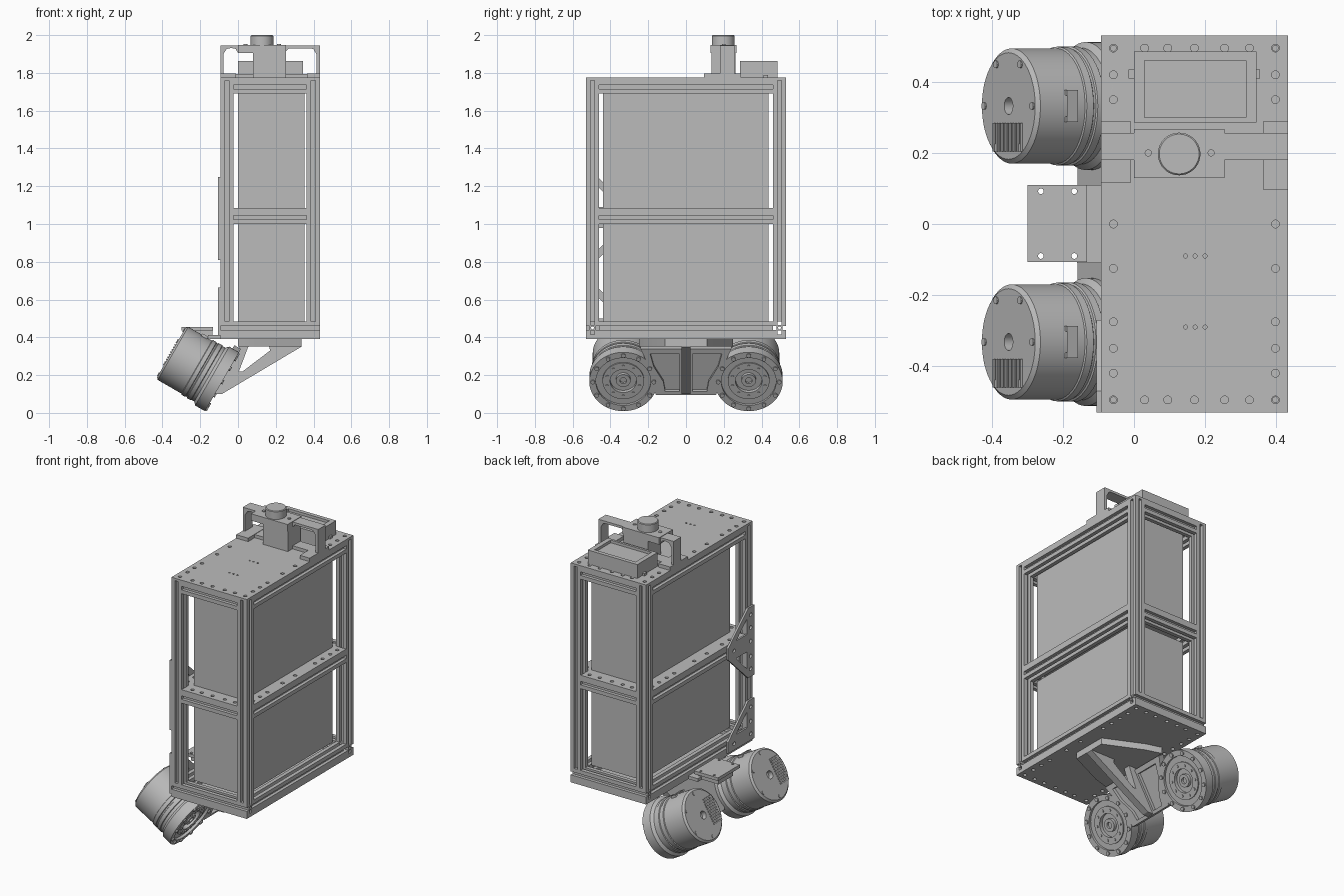
import bpy, bmesh, math
from mathutils import Matrix, Vector

cube = bpy.data.objects.get("Cube")
if cube:
    bpy.data.objects.remove(cube)

grey = bpy.data.materials.new("plain_grey")
grey.use_nodes = True
grey.diffuse_color = (0.5, 0.5, 0.5, 1)
grey.node_tree.nodes["Principled BSDF"].inputs["Base Color"].default_value = (0.5, 0.5, 0.5, 1)

X, Y, Z = Vector((1, 0, 0)), Vector((0, 1, 0)), Vector((0, 0, 1))


def frame(origin, u=X, v=Y):
    m = Matrix((u, v, u.cross(v))).transposed().to_4x4()
    m.translation = origin
    return m


def finish(name, mesh, matrix):
    mesh.transform(matrix)
    mesh.materials.clear()
    mesh.materials.append(grey)
    mesh.shade_smooth()
    mesh.set_sharp_from_angle(angle=math.radians(30))
    ob = bpy.data.objects.new(name, mesh)
    bpy.context.collection.objects.link(ob)
    return ob


def prism(name, loops, depth, matrix):
    """Fill outline loops (inner ones become holes), centred on the local plane."""
    cu = bpy.data.curves.new(name, "CURVE")
    cu.dimensions, cu.fill_mode, cu.extrude = "2D", "BOTH", depth / 2
    for loop in loops:
        s = cu.splines.new("POLY")
        s.points.add(len(loop) - 1)
        for p, (a, b) in zip(s.points, loop):
            p.co = (a, b, 0, 1)
        s.use_cyclic_u = True
    tmp = bpy.data.objects.new(name, cu)
    bpy.context.collection.objects.link(tmp)
    bpy.context.view_layer.update()
    mesh = bpy.data.meshes.new_from_object(tmp.evaluated_get(bpy.context.evaluated_depsgraph_get()))
    bpy.data.objects.remove(tmp)
    return finish(name, mesh, matrix)


def circle(x, y, r, n=14):
    return [(x + r * math.cos(i * math.tau / n), y + r * math.sin(i * math.tau / n)) for i in range(n)]


def rect(x0, x1, y0, y1):
    return [(x0, y0), (x1, y0), (x1, y1), (x0, y1)]


def plate(name, loops, z0, z1):
    return prism(name, loops, z1 - z0, frame((0, 0, (z0 + z1) / 2)))


def box(name, x0, x1, y0, y1, z0, z1):
    return plate(name, [rect(x0, x1, y0, y1)], z0, z1)


def lathe(name, profile, matrix, steps=56):
    bm = bmesh.new()
    vs = [bm.verts.new((r, 0, s)) for r, s in profile]
    es = [bm.edges.new(p) for p in zip(vs, vs[1:])]
    bmesh.ops.spin(bm, geom=vs + es, cent=(0, 0, 0), axis=(0, 0, 1), angle=math.tau, steps=steps, use_merge=True)
    bmesh.ops.remove_doubles(bm, verts=bm.verts, dist=1e-5)
    bmesh.ops.recalc_face_normals(bm, faces=bm.faces)
    mesh = bpy.data.meshes.new(name)
    bm.to_mesh(mesh)
    bm.free()
    return finish(name, mesh, matrix)


# Main cabinet dimensions
CX, HX, HY, W = 0.17, 0.263, 0.53, 0.07
LEFT, RIGHT = CX - HX, CX + HX
H = W / 2

# Slotted extrusion section, one corner turned four times
slot, deep = 0.011, 0.02
corner = [(slot, H - deep), (slot, H), (H, H), (H, slot), (H - deep, slot)]
section = []
for turn in range(4):
    for a, b in corner:
        section.append((a, b))
    corner = [(b, -a) for a, b in corner]
section = [section, circle(0, 0, 0.008, 10)]

AXES = {"x": (Y, Z), "y": (Z, X), "z": (X, Y)}


def beam(name, axis, length, centre):
    prism(name, section, length, frame(centre, *AXES[axis]))


for sx in (-1, 1):
    px = CX + sx * (HX - H)
    for sy in (-1, 1):
        beam("corner_post", "z", 1.275, (px, sy * (HY - H), 1.1225))
    for z in (0.45, 1.035, 1.725):
        beam("side_rail", "y", 2 * (HY - W), (px, 0, z))
for sy in (-1, 1):
    beam("bottom_end_rail", "x", 2 * HX, (CX, sy * (HY - H), 0.45))
    for z in (1.035, 1.725):
        beam("end_rail", "x", 2 * (HX - W), (CX, sy * (HY - H), z))

# Drilled plates
rows = [-0.495, -0.42, -0.35, -0.275, -0.125, 0, 0.2, 0.275, 0.35, 0.42, 0.495]
cols = [-0.14, -0.075, 0, 0.085, 0.155]
side_holes = [circle(CX + s * 0.228, y, 0.011) for s in (-1, 1) for y in rows]
end_holes = [circle(CX + x, s * 0.495, 0.011) for s in (-1, 1) for x in cols]
small = [circle(x, y, 0.006, 8) for y in (-0.29, -0.09) for x in (0.145, 0.172, 0.2)]
outline = rect(LEFT, RIGHT, -HY, HY)
plate("top_plate", [outline] + side_holes + end_holes + small, 1.76, 1.775)
plate("bottom_plate", [outline] + side_holes + end_holes, 0.392, 0.415)
quarter = [(HX, HY - W), (HX - W, HY - W), (HX - W, HY)]
shelf = quarter + [(-a, b) for a, b in quarter[::-1]]
shelf += [(-a, -b) for a, b in shelf]
shelf = [(CX + a, b) for a, b in shelf]
inner = [h for h in side_holes if abs(h[0][1]) < 0.44]
plate("middle_shelf", [shelf] + inner + end_holes, 1.07, 1.085)

# Enclosed equipment boxes
box("upper_equipment_box", 0.0, 0.353, -0.44, 0.436, 1.085, 1.73)
box("lower_equipment_box", 0.0, 0.353, -0.44, 0.436, 0.485, 1.0)

# Gusset plates on the motor side
yz = frame((LEFT - 0.006, 0, 0), Y, Z)
upper = [(-0.53, 0.81), (-0.47, 0.81), (-0.27, 1.0), (-0.27, 1.07), (-0.47, 1.25), (-0.53, 1.25)]
upper_cuts = [[(-0.46, 0.87), (-0.35, 0.98), (-0.46, 0.98)], [(-0.46, 1.19), (-0.46, 1.09), (-0.35, 1.09)]]
lower = [(-0.53, 0.41), (-0.27, 0.41), (-0.27, 0.48), (-0.47, 0.665), (-0.53, 0.665)]
lower_cuts = [[(-0.46, 0.605), (-0.46, 0.5), (-0.35, 0.5)]]
upper_holes = [circle(-0.495, z, 0.012) for z in (0.86, 0.94, 1.035, 1.12, 1.2)] + [circle(-0.33, 1.035, 0.012)]
lower_holes = [circle(-0.495, z, 0.012) for z in (0.45, 0.53, 0.62)] + [circle(-0.33, 0.45, 0.012)]
prism("middle_gusset", [upper] + upper_cuts + upper_holes, 0.012, yz)
prism("lower_gusset", [lower] + lower_cuts + lower_holes, 0.012, yz)

# Tilted drive motors: local z runs from the cap to the mounting face
motor_profile = [(0, 0.03), (0.024, 0.03), (0.024, 0), (0.15, 0), (0.162, 0.01), (0.162, 0.155),
                 (0.167, 0.158), (0.167, 0.18), (0.163, 0.183), (0.163, 0.19), (0.168, 0.193),
                 (0.168, 0.215), (0.164, 0.218), (0.164, 0.235), (0.18, 0.25), (0.18, 0.31),
                 (0.145, 0.31), (0.145, 0.295), (0.11, 0.295), (0.11, 0.303), (0.07, 0.303),
                 (0.07, 0.28), (0.038, 0.28), (0.038, 0.3), (0.018, 0.3), (0.018, 0.285), (0, 0.285)]
tilt = Matrix.Rotation(math.radians(120), 4, "Y")


def ring(name, m, r, s, size, count, height):
    for a, b in circle(0, 0, r, count):
        prism(name, [circle(a, b, size, 10)], height, m @ Matrix.Translation((a * 0, b * 0, s)))


for y in (-0.332, 0.332):
    m = Matrix.Translation((-0.353, y, 0.32)) @ tilt
    lathe("drive_motor", motor_profile, m)
    ring("flange_bolt", m, 0.162, 0.312, 0.012, 12, 0.012)
    ring("hub_bolt", m, 0.09, 0.304, 0.008, 10, 0.008)
    ring("cap_screw", m, 0.135, 0.0, 0.011, 6, 0.008)
    for i in range(11):
        x = -0.075 + i * 0.015
        prism("vent_rib", [rect(x - 0.004, x + 0.004, -0.128, -0.048)], 0.008, m @ Matrix.Translation((0, 0, -0.002)))
    prism("cable_socket", [rect(-0.17, -0.15, -0.045, 0.045), rect(-0.168, -0.155, -0.03, 0.03)], 0.035,
          m @ Matrix.Translation((0, 0, 0.11)))

# Motor bracket: tilted panel, centre rib, top plate and side cheeks
mid = Matrix.Translation((-0.353, 0, 0.32)) @ tilt
panel = [(-0.2, -0.24), (-0.1, -0.2), (0.08, -0.16), (0.08, 0.16), (-0.1, 0.2), (-0.2, 0.24)]
pockets = [[(-0.17, s * 0.19), (-0.09, s * 0.17), (0.0, s * 0.12), (0.06, s * 0.11), (0.06, s * 0.035), (-0.17, s * 0.035)]
           for s in (-1, 1)]
prism("bracket_panel", [panel], 0.02, mid @ Matrix.Translation((0, 0, 0.28)))
prism("bracket_rim", [panel] + pockets, 0.02, mid @ Matrix.Translation((0, 0, 0.30)))
rib = [(0.03, 0.39), (0.335, 0.39), (0.335, 0.35), (-0.085, 0.1), (-0.125, 0.1)]
rib_cut = [(0.005, 0.22), (0.025, 0.22), (0.17, 0.33), (0.165, 0.352), (0.055, 0.352)]
prism("bracket_rib", [rib, rib_cut], 0.045, frame((0, 0, 0), X, Z))
top = [(0.0, -0.25), (0.1, -0.22), (0.335, -0.11), (0.335, 0.11), (0.1, 0.22), (0.0, 0.25)]
plate("bracket_top", [top], 0.352, 0.392)

# Cable platform between the motors
holes = [circle(x, y, 0.008) for x in (-0.262, -0.168) for y in (-0.09, 0.092)]
plate("platform_plate", [rect(-0.3, -0.132, -0.107, 0.11)] + holes, 0.435, 0.455)
box("platform_block", -0.28, -0.135, -0.07, 0.075, 0.395, 0.435)
box("platform_arm", -0.16, 0.05, -0.11, 0.11, 0.392, 0.412)

# Sensor handle over the top plate
handle = rect(LEFT, RIGHT, 1.775, 1.945)
left_cut = [(-0.078, 1.795), (0.08, 1.795), (0.08, 1.905), (0.0, 1.905), (-0.012, 1.927), (-0.035, 1.932),
            (-0.06, 1.927), (-0.078, 1.9)]
right_cut = [(0.255, 1.795), (0.415, 1.795), (0.415, 1.9), (0.4, 1.925), (0.385, 1.93), (0.27, 1.93), (0.255, 1.915)]
prism("sensor_handle", [handle, left_cut, right_cut], 0.075, frame((0, 0.218, 0), X, Z))
box("handle_left_foot", LEFT, -0.01, 0.115, 0.29, 1.775, 1.797)
box("handle_right_foot", 0.365, RIGHT, 0.095, 0.29, 1.775, 1.797)
box("sensor_body", 0.08, 0.253, 0.135, 0.262, 1.775, 1.905)
plate("sensor_mount", [rect(0.0, 0.255, 0.13, 0.268)], 1.905, 1.948)
for x in (0.04, 0.217):
    plate("mount_screw", [circle(x, 0.2, 0.01)], 1.948, 1.953)
lathe("sensor_dome", [(0, 1.945), (0.06, 1.945), (0.06, 1.996), (0.056, 2.0), (0, 2.0)],
      Matrix.Translation((0.127, 0.197, 0)), 40)

# Display unit with a raised rim
box("display_body", 0.0, 0.345, 0.285, 0.485, 1.775, 1.845)
plate("display_rim", [rect(0.0, 0.345, 0.285, 0.485), rect(0.03, 0.315, 0.3, 0.46)], 1.845, 1.862)
box("display_tab", -0.015, 0.355, 0.41, 0.435, 1.775, 1.79)
